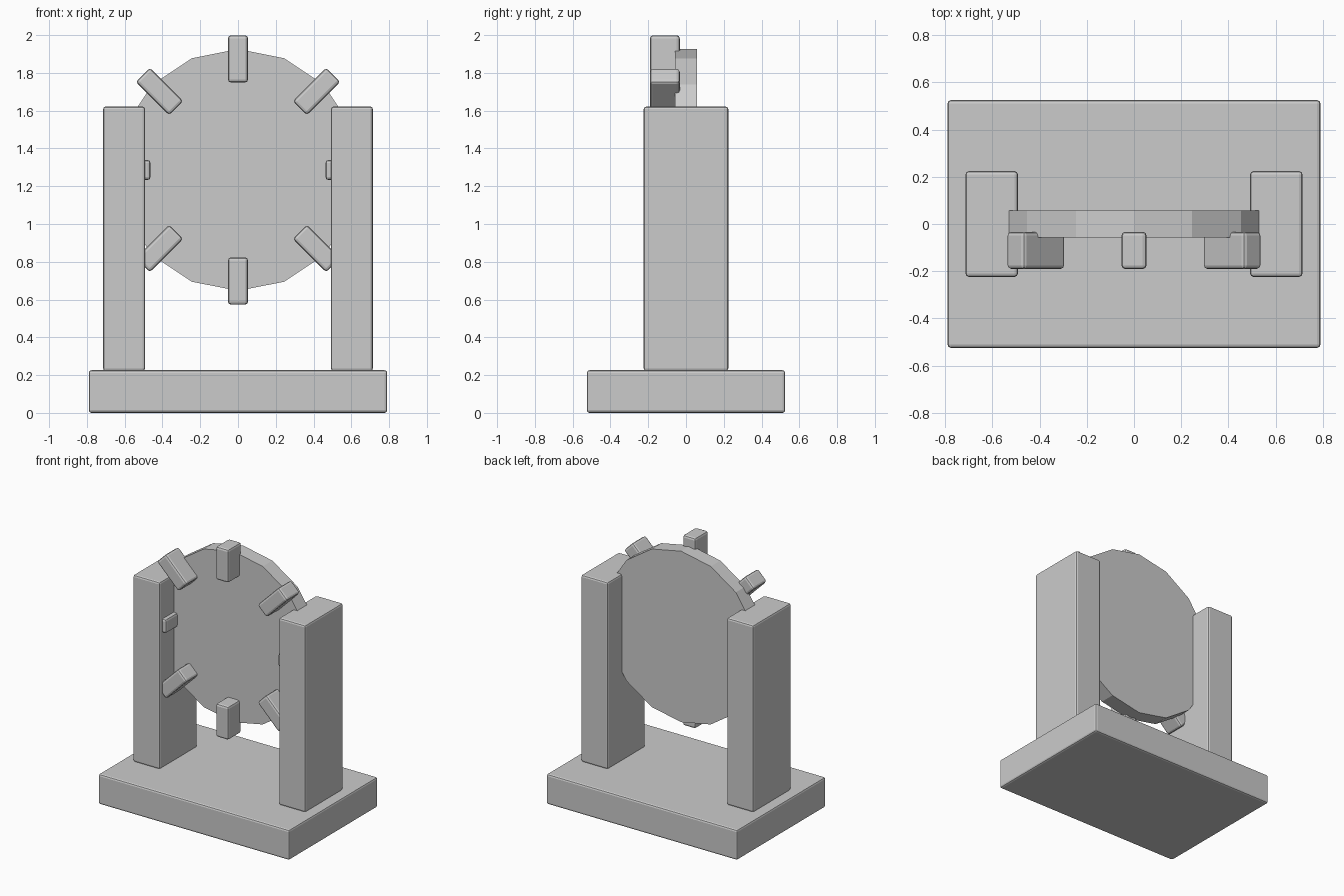
import bpy
from math import pi, sin, cos
from mathutils import Matrix

if "Cube" in bpy.data.objects:
    bpy.data.objects.remove(bpy.data.objects["Cube"])

HUB_Z = 1.286      # height of the wheel centre
WHEEL_R = 0.64
TOOTH_R = 0.588    # distance of tooth centres from the wheel centre


def box(name, size, loc, tilt=0.0, bevel=0.014):
    """Box with softened edges, turned about the y axis."""
    bpy.ops.mesh.primitive_cube_add(size=1, location=loc, rotation=(0, tilt, 0))
    ob = bpy.context.object
    ob.name = name
    ob.data.transform(Matrix.Diagonal((*size, 1)))
    mod = ob.modifiers.new("soft_edges", 'BEVEL')
    mod.width = bevel
    mod.segments = 2
    return ob


# Base slab
box("base", (1.58, 1.05, 0.226), (0, 0, 0.113))

# Two upright posts, resting on the base
for side, label in ((-1, "left"), (1, "right")):
    box(f"post_{label}", (0.222, 0.448, 1.40), (side * 0.603, 0, 0.922))

# Sixteen-sided wheel held between the posts, vertex at the top
bpy.ops.mesh.primitive_cylinder_add(vertices=16, radius=WHEEL_R, depth=0.114,
                                    location=(0, 0, HUB_Z), rotation=(pi / 2, 0, 0))
bpy.context.object.name = "wheel"

# Eight radial teeth on the front face of the wheel
for i in range(8):
    a = i * pi / 4
    box(f"tooth_{i + 1}", (0.106, 0.158, 0.25),
        (TOOTH_R * sin(a), -0.112, HUB_Z + TOOTH_R * cos(a)), tilt=a, bevel=0.016)
